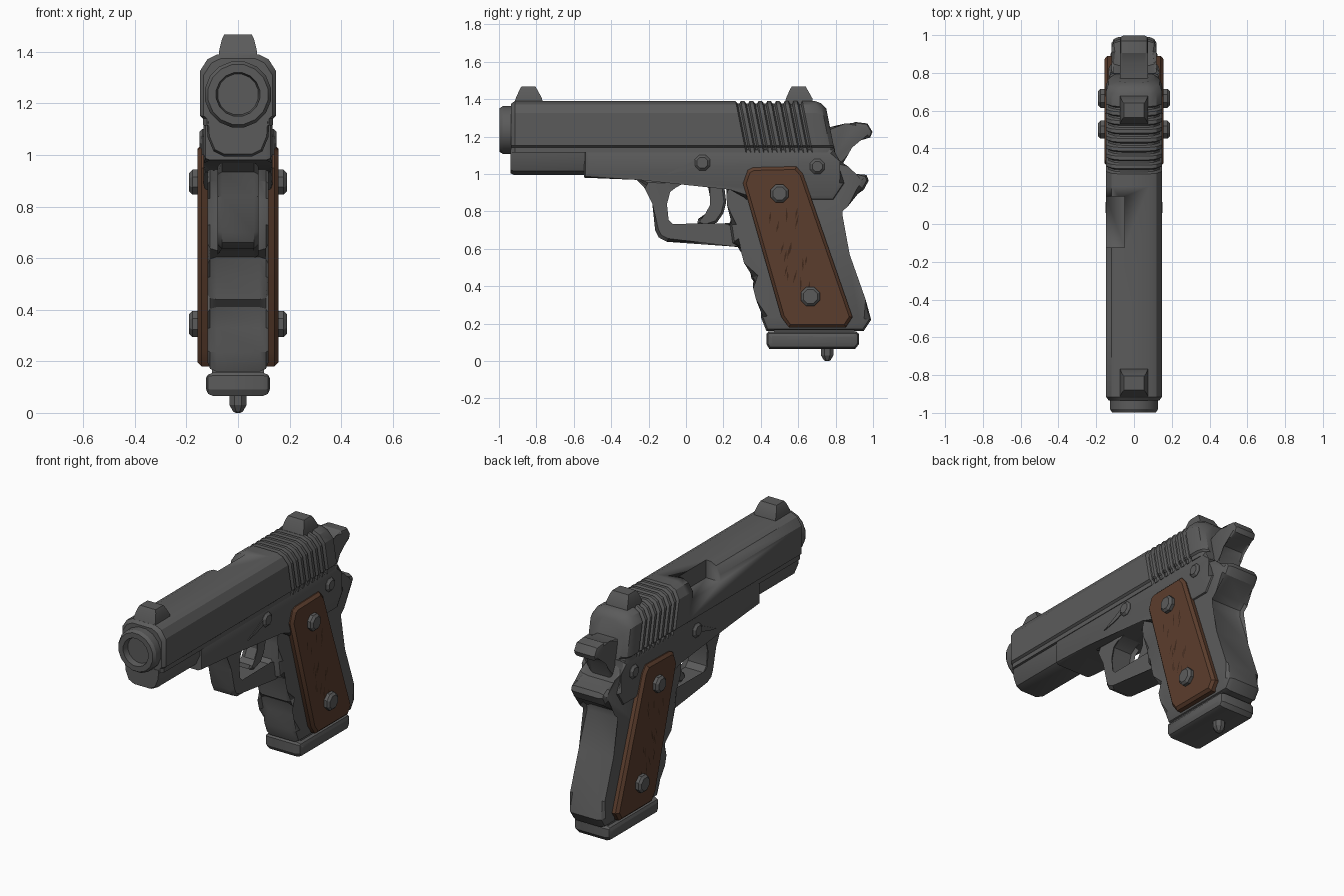
import bpy, bmesh, math, random
from mathutils import Vector

if "Cube" in bpy.data.objects:
    bpy.data.objects.remove(bpy.data.objects["Cube"])


def material(name, rgb):
    m = bpy.data.materials.new(name)
    m.diffuse_color = (*rgb, 1)
    m.use_nodes = True
    m.node_tree.nodes["Principled BSDF"].inputs["Base Color"].default_value = m.diffuse_color
    return m


steel = material("dark grey steel", (0.105, 0.105, 0.105))
wood = material("brown wood", (0.105, 0.047, 0.026))
groove = material("dark brown grain", (0.05, 0.022, 0.012))


def finish(name, bm, mat, mirror=False):
    bmesh.ops.recalc_face_normals(bm, faces=bm.faces)
    me = bpy.data.meshes.new(name)
    bm.to_mesh(me)
    bm.free()
    me.materials.append(mat)
    ob = bpy.data.objects.new(name, me)
    bpy.context.collection.objects.link(ob)
    if mirror:
        ob.modifiers.new("mirror", 'MIRROR')
    bpy.ops.object.select_all(action='DESELECT')
    ob.select_set(True)
    bpy.context.view_layer.objects.active = ob
    bpy.ops.object.shade_smooth_by_angle(angle=math.radians(28))
    return ob


def prism(name, outline, x0, x1, bevel=0.0, mat=steel, mirror=False, seg=1):
    """Extrude a (y, z) outline from x0 to x1; bevel the rim of the caps."""
    bm = bmesh.new()
    a = [bm.verts.new((x0, y, z)) for y, z in outline]
    b = [bm.verts.new((x1, y, z)) for y, z in outline]
    caps = [bm.faces.new(a), bm.faces.new(b)]
    n = len(a)
    for i in range(n):
        j = (i + 1) % n
        bm.faces.new((a[i], a[j], b[j], b[i]))
    if bevel:
        rims = caps[1:] if mirror else caps
        edges = [e for f in rims for e in f.edges]
        bmesh.ops.bevel(bm, geom=edges, offset=bevel, segments=seg, profile=0.5,
                        affect='EDGES', clamp_overlap=False)
    return finish(name, bm, mat, mirror)


def loft(name, rings, mat=steel):
    """Skin a list of closed rings of points, capped at both ends."""
    bm = bmesh.new()
    rows = [[bm.verts.new(p) for p in r] for r in rings]
    n = len(rows[0])
    for a, b in zip(rows, rows[1:]):
        for i in range(n):
            j = (i + 1) % n
            bm.faces.new((a[i], a[j], b[j], b[i]))
    bm.faces.new(rows[0])
    bm.faces.new(rows[-1])
    return finish(name, bm, mat)


def circle(cu, cv, r, n):
    return [(cu + r * math.cos(2 * math.pi * (i + .5) / n),
             cv + r * math.sin(2 * math.pi * (i + .5) / n)) for i in range(n)]


# Slide: one section swept along y, shrunk at the slanted rear serrations
HALF = [(0.08, 1.39), (0.118, 1.372), (0.148, 1.325), (0.148, 1.152),
        (0.136, 1.142), (0.136, 1.115)]


def slide_ring(y, d=0.0, lean=0.0):
    half = [(x - d, z - (d if z > 1.2 else 0)) for x, z in HALF]
    pts = half + [(-x, z) for x, z in reversed(half)]
    return [(x, y + lean * (1.39 - z), z) for x, z in pts]


rings = [slide_ring(-0.935, 0.015), slide_ring(-0.915), slide_ring(0.2)]
for i in range(8):
    y = 0.265 + 0.047 * i
    rings += [slide_ring(y, 0, .2), slide_ring(y + .008, .014, .2),
              slide_ring(y + .018, .014, .2), slide_ring(y + .028, 0, .2)]
rings += [slide_ring(0.69, 0, .2), slide_ring(0.72, .012, .2), slide_ring(0.742, .04, .2)]
slide = loft("slide", rings)

# Ejection port cut in the upper left of the slide
bm = bmesh.new()
bmesh.ops.create_cube(bm, size=1)
for v in bm.verts:
    v.co = Vector((-0.15 + v.co.x * 0.2, 0.01 + v.co.y * 0.27, 1.36 + v.co.z * 0.16))
cutter = finish("port_cutter", bm, steel)
cutter.hide_render = True
mod = slide.modifiers.new("port", 'BOOLEAN')
mod.object, mod.operation, mod.solver = cutter, 'DIFFERENCE', 'EXACT'
bpy.context.view_layer.objects.active = slide
bpy.ops.object.modifier_apply(modifier="port")
bpy.data.objects.remove(cutter)

# Muzzle bushing with recessed bore
loft("muzzle", [[(u, y, v) for u, v in circle(0, 1.235, r, 16)] for y, r in
                ((-0.9, .13), (-0.98, .13), (-0.998, .118), (-0.998, .086), (-0.96, .08))])


# Sights: tapered blocks on top
def sight(name, y0, y1, ins0, ins1):
    loft(name, [[(-w, a, z), (w, a, z), (w, b, z), (-w, b, z)] for w, a, b, z in
                ((.075, y0, y1, 1.37), (.073, y0 + .01, y1 - .005, 1.405),
                 (.062, y0 + ins0, y1 - ins1, 1.45), (.054, y0 + ins0 + .01, y1 - ins1 - .01, 1.467))])


sight("front_sight", -0.92, -0.765, .03, .03)
sight("rear_sight", 0.525, 0.68, .03, .03)

# Spring housing under the barrel
U = [(.122, 1.13), (.118, 1.07), (.095, 1.015), (.055, .995)]
loft("spring_housing", [[(x * s, y, 1.13 + (z - 1.13) * s)
                         for x, z in U + [(-x, z) for x, z in reversed(U)]]
                        for y, s in ((-0.938, .94), (-0.92, 1), (-0.5, 1))])

# Frame: receiver, grip with tang, trigger guard
prism("receiver", [(-.545, 1.135), (-.545, .98), (-.25, .968), (.25, .94), (.32, .86),
                   (.79, .86), (.85, .95), (.80, 1.06), (.797, 1.135)], -.134, .134, .025, seg=2)
prism("grip_frame", [(.20, 1.0), (.25, .9), (.255, .83), (.235, .73), (.25, .63), (.325, .605),
                     (.345, .53), (.35, .44), (.39, .41), (.41, .33), (.40, .235), (.43, .16),
                     (.95, .16), (.99, .22), (.96, .33), (.875, .57), (.80, .78), (.805, .82),
                     (.845, .855), (.95, .915), (.977, .965), (.965, .995), (.91, 1.0),
                     (.84, 1.01), (.80, 1.1)], -.118, .118, .035, seg=2)
prism("trigger_guard", [(-.27, .975), (-.205, .935), (-.18, .84), (-.165, .70), (-.145, .66),
                        (-.10, .637), (.255, .63), (.34, .60), (.34, .75), (.24, .74),
                        (.21, .718), (-.08, .715), (-.11, .745), (-.12, .84), (-.10, .915),
                        (-.06, .945), (.015, .965)], -.08, .08, .018)
prism("trigger", [(.11, .97), (.20, .97), (.215, .85), (.20, .79), (.165, .74), (.10, .718),
                  (.06, .735), (.065, .76), (.11, .775), (.14, .83), (.14, .88)],
      -.045, .045, .012)

# Hammer
prism("hammer", [(.74, 1.25), (.855, 1.252), (.905, 1.278), (.97, 1.27), (.997, 1.225),
                 (.985, 1.195), (.935, 1.18), (.875, 1.155), (.85, 1.11), (.83, 1.03),
                 (.74, 1.03)], -.075, .075, .018, seg=2)

# Wooden grip panels, with fine carved grain
prism("grip_panel", [(.33, 1.02), (.36, 1.035), (.59, 1.04), (.625, 1.0), (.89, .235),
                     (.855, .18), (.55, .18), (.51, .235), (.305, .95)],
      .10, .157, .016, wood, True)
random.seed(4)
bm = bmesh.new()
for i in range(16):
    z = random.uniform(.38, .82)
    y = .32 + (.95 - z) * .29 + random.uniform(.06, .25)
    h, w, t = random.uniform(.02, .045), .005, random.uniform(-.3, .05)
    bm.faces.new([bm.verts.new((.1585, y + a * w - b * h * t, z + b * h))
                  for a, b in ((0, -1), (1, 0), (0, 1), (-1, 0))])
finish("grip_grain", bm, groove, True)

# Screws and pins on both sides
for name, y, z, r, x0, x1 in (("upper_screw", .50, .895, .052, .14, .19),
                              ("lower_screw", .665, .345, .055, .14, .19),
                              ("front_pin", .087, 1.06, .045, .12, .15),
                              ("rear_pin", .702, 1.04, .043, .12, .15)):
    prism(name, circle(y, z, r, 8), x0, x1, .013, steel, True)
prism("slide_catch", [(-.10, 1.0), (.07, 1.085), (.07, 1.045), (-.02, 1.015)],
      .12, .139, 0, steel, True)

# Magazine: neck, base plate and stud
prism("magazine_neck", [(.47, .12), (.9, .12), (.9, .2), (.47, .2)], -.1, .1)
prism("magazine_base", [(.43, .09), (.445, .065), (.905, .065), (.925, .09), (.925, .145),
                        (.91, .157), (.44, .157), (.43, .145)], -.125, .125, .03, seg=2)
loft("base_stud", [[(u, v, z) for u, v in circle(0, .755, r, 8)]
                   for z, r in ((.08, .036), (.03, .036), (.005, .02), (0, .01))])
